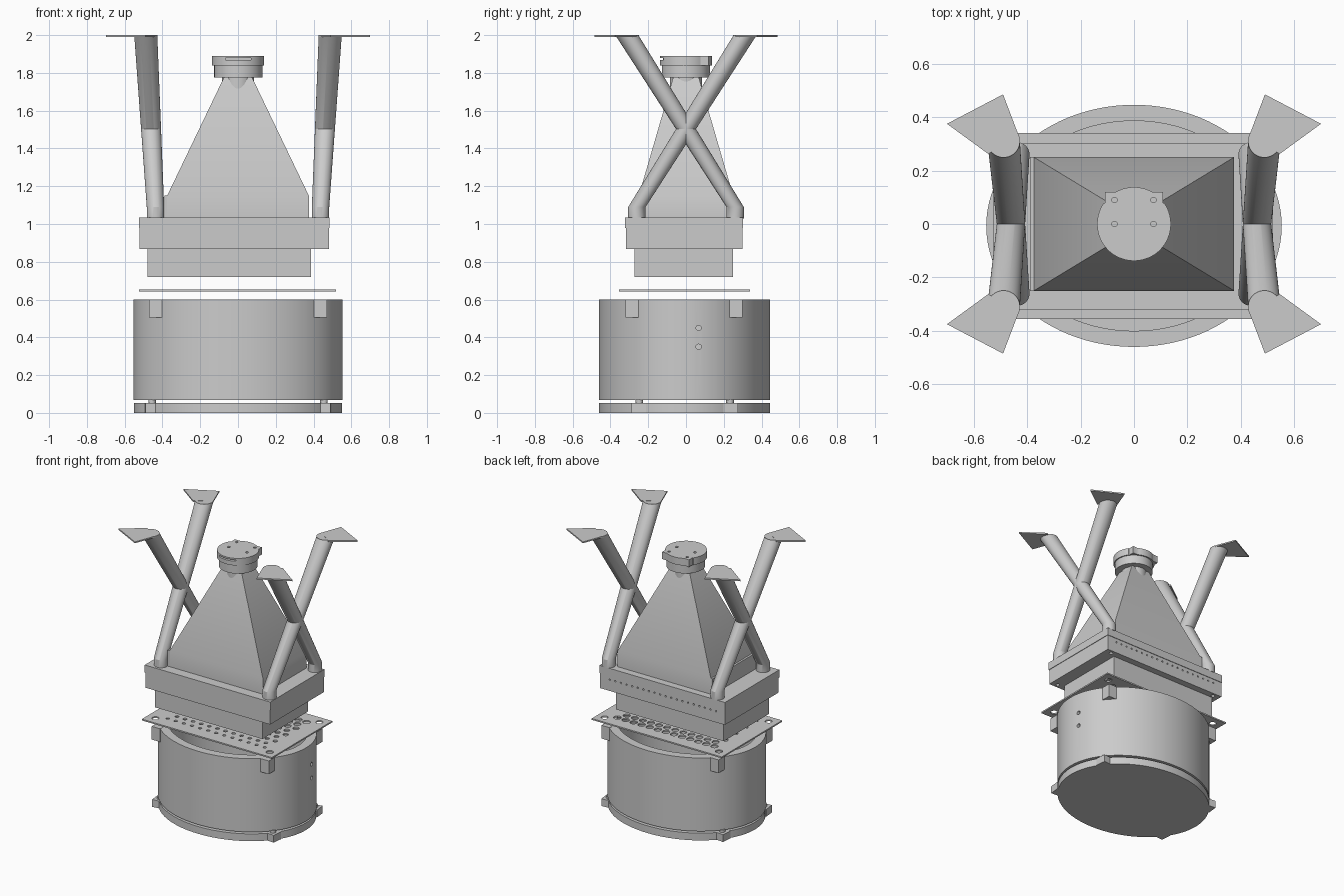
import bpy, bmesh, math
from math import cos, sin, pi, radians
from mathutils import Matrix, Vector

if "Cube" in bpy.data.objects:
    bpy.data.objects.remove(bpy.data.objects["Cube"])


def add(name, bm):
    bmesh.ops.remove_doubles(bm, verts=bm.verts, dist=1e-5)
    bmesh.ops.recalc_face_normals(bm, faces=bm.faces)
    me = bpy.data.meshes.new(name)
    bm.to_mesh(me)
    bm.free()
    ob = bpy.data.objects.new(name, me)
    bpy.context.collection.objects.link(ob)
    return ob


def oval(cx, cy, rx, ry=None, n=64):
    ry = rx if ry is None else ry
    return [(cx + rx * cos(2 * pi * i / n), cy + ry * sin(2 * pi * i / n)) for i in range(n)]


def rect(x0, x1, y0, y1):
    return [(x0, y0), (x1, y0), (x1, y1), (x0, y1)]


def prism(name, z0, z1, outline, holes=()):
    """Extruded flat profile with holes, made from a filled 2D curve."""
    cu = bpy.data.curves.new(name, 'CURVE')
    cu.dimensions, cu.fill_mode, cu.extrude = '2D', 'BOTH', (z1 - z0) / 2
    for loop in [outline, *holes]:
        sp = cu.splines.new('POLY')
        sp.points.add(len(loop) - 1)
        for p, (x, y) in zip(sp.points, loop):
            p.co = (x, y, 0, 1)
        sp.use_cyclic_u = True
    tmp = bpy.data.objects.new(name, cu)
    bpy.context.collection.objects.link(tmp)
    bpy.context.view_layer.update()
    me = bpy.data.meshes.new_from_object(tmp.evaluated_get(bpy.context.evaluated_depsgraph_get()))
    bm = bmesh.new()
    bm.from_mesh(me)
    bpy.data.objects.remove(tmp)
    bpy.data.curves.remove(cu)
    bpy.data.meshes.remove(me)
    bmesh.ops.translate(bm, verts=bm.verts, vec=(0, 0, (z0 + z1) / 2))
    return add(name, bm)


def box(name, x0, x1, y0, y1, z0, z1, turn=0):
    bm = bmesh.new()
    c = Vector(((x0 + x1) / 2, (y0 + y1) / 2, (z0 + z1) / 2))
    bmesh.ops.create_cube(bm, size=1, matrix=Matrix.Translation(c) @ Matrix.Rotation(turn, 4, 'Z')
                          @ Matrix.Diagonal((x1 - x0, y1 - y0, z1 - z0, 1)))
    return add(name, bm)


def loft(name, rings):
    """Solid through (z, outline) rings with equal point counts."""
    bm = bmesh.new()
    vs = [[bm.verts.new((x, y, z)) for x, y in pts] for z, pts in rings]
    n = len(vs[0])
    for a, b in zip(vs, vs[1:]):
        for i in range(n):
            bm.faces.new((a[i], a[(i + 1) % n], b[(i + 1) % n], b[i]))
    bm.faces.new(vs[0][::-1])
    bm.faces.new(vs[-1])
    return add(name, bm)


def cut(ob, cutter):
    m = ob.modifiers.new("cut", 'BOOLEAN')
    m.operation, m.solver, m.object = 'DIFFERENCE', 'EXACT', cutter
    bpy.context.view_layer.objects.active = ob
    bpy.ops.object.modifier_apply(modifier=m.name)
    bpy.data.objects.remove(cutter)


def rods(axis, r, length, centres):
    """One cutter made of many parallel rods."""
    bm = bmesh.new()
    rot = Vector((0, 0, 1)).rotation_difference(Vector(axis)).to_matrix().to_4x4()
    for c in centres:
        bmesh.ops.create_cone(bm, cap_ends=True, segments=16, radius1=r, radius2=r, depth=length,
                              matrix=Matrix.Translation(c) @ rot)
    return add("hole_cutter", bm)


CORNERS = [(sx, sy) for sx in (-1, 1) for sy in (-1, 1)]
CY = -0.007

# Oval bottom lid with corner tabs and nuts
prism("bottom_lid", 0, 0.053, oval(0, CY, 0.55, 0.453, 96))
for sx, sy in CORNERS:
    x, y = sx * 0.455, sy * 0.24 + CY
    box("lid_tab", x - 0.038, x + 0.038, y - 0.038, y + 0.038, 0, 0.053, sx * sy * 0.1)
    prism("lid_nut", 0.05, 0.072, oval(x, y, 0.02, n=24))

# Hollow oval tub with two side holes and top corner blocks
tub = prism("tub", 0.067, 0.6, oval(0, CY, 0.553, 0.453, 96), [oval(0, CY, 0.49, 0.393, 96)])
cut(tub, rods((1, 0, 0), 0.014, 0.2, [(0.54, 0.067, z) for z in (0.35, 0.45)]))
for sx, sy in CORNERS:
    x, y = sx * 0.437, sy * 0.275 - 0.01
    box("tub_block", x - 0.034, x + 0.034, y - 0.034, y + 0.034, 0.505, 0.601)

# Sieve plate, hole size growing toward the back
holes = [oval(sx * 0.46, sy * 0.285 + CY, 0.024, n=20) for sx, sy in CORNERS]
for j in range(9):
    y = -0.25 + j * 0.06
    for i in range(13 - j % 2):
        x = -0.39 + i * 0.065 + (j % 2) * 0.0325
        holes.append(oval(x, y, 0.012 + 0.0017 * j, n=14))
prism("sieve_plate", 0.643, 0.653, rect(-0.525, 0.52, -0.355, 0.34), holes)

# Lower sleeve with side compartment
prism("lower_sleeve", 0.72, 0.875, rect(-0.39, 0.387, -0.272, 0.25), [rect(-0.37, 0.367, -0.252, 0.23)])
prism("side_compartment", 0.72, 0.875, rect(-0.478, -0.39, -0.272, 0.25),
      [rect(-0.46, -0.392, -0.254, 0.232)])

# Hopper collar in two layers, with screw holes and a row of vents at the back
collar = prism("collar", 0.868, 0.98, rect(-0.521, 0.481, -0.318, 0.298),
               [oval(sx * 0.45 - 0.02, sy * 0.28 - 0.01, 0.013, n=16) for sx, sy in CORNERS])
cut(collar, rods((0, 1, 0), 0.006, 0.03, [(-0.45 + 0.045 * i, 0.298, 0.95) for i in range(20)]))
box("collar_top", -0.525, 0.485, -0.322, 0.302, 0.978, 1.034)

# Funnel body, neck and side rib
loft("funnel", [(1.03, rect(-0.375, 0.375, -0.25, 0.25)), (1.15, rect(-0.375, 0.375, -0.25, 0.25)),
                (1.775, rect(-0.075, 0.075, -0.068, 0.068))])
box("funnel_rib", -0.39, -0.37, -0.25, 0.25, 1.03, 1.15)
prism("funnel_neck", 1.6, 1.79, oval(0, 0, 0.085))

# Cap: lower ring, upper disc with square back, four holes and a front slot
prism("cap_ring", 1.775, 1.842, oval(0.002, 0, 0.128))
a = math.atan2(0.02, 0.137)
arc = [(0.138 * cos(t), 0.138 * sin(t)) for t in (pi - 0.6 + (pi + 1.2) * i / 48 for i in range(49))]
back = [(0.138 * cos(t), 0.138 * sin(t)) for t in (1.05 + (pi - 2.1) * i / 16 for i in range(17))]
cap = prism("cap", 1.838, 1.89, arc + [(0.108, 0.078), (0.108, 0.12)] + back + [(-0.108, 0.12), (-0.108, 0.078)])
cut(cap, rods((0, 0, 1), 0.01, 0.05, [(x, y, 1.89) for x in (-0.073, 0.073) for y in (0, 0.09)]))
cut(cap, box("slot_cutter", -0.066, 0.068, -0.2, -0.1, 1.869, 1.879))

# Crossed legs with sockets and corner feet
for sx, sy in CORNERS:
    foot = (sx * 0.437, -sy * 0.26)
    top = (sx * 0.488, sy * 0.31)
    loft("leg", [(1.03, oval(*foot, 0.046, n=40)), (1.09, oval(*foot, 0.046, n=40)),
                 (1.995, oval(*top, 0.061, n=40))])
    pts = [(0.70, 0.375), (0.49, 0.485), (0.433, 0.335), (0.545, 0.262)]
    prism("leg_foot_plate", 1.99, 2.0, [(sx * x, sy * y) for x, y in pts])
    prism("leg_foot_disc", 1.99, 1.9995, oval(*top, 0.061, n=40))

# Smooth shading with sharp edges kept
bpy.ops.object.select_all(action='SELECT')
bpy.context.view_layer.objects.active = tub
bpy.ops.object.shade_smooth_by_angle(angle=radians(30))
